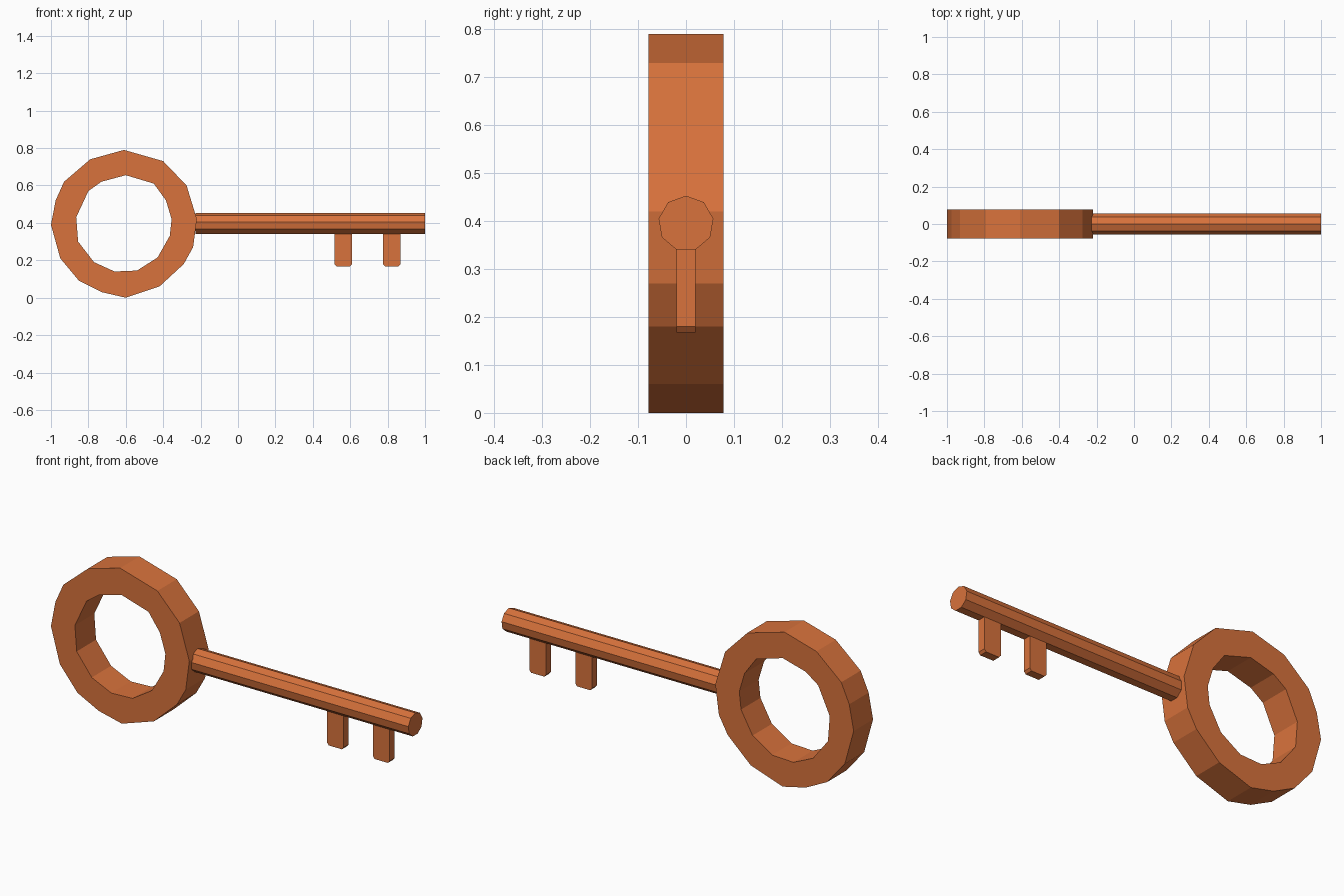
import bpy, bmesh, math
from mathutils import Vector

if "Cube" in bpy.data.objects:
    bpy.data.objects.remove(bpy.data.objects["Cube"])

mat = bpy.data.materials.new("copper_orange")
mat.diffuse_color = (0.69, 0.17, 0.045, 1)
mat.use_nodes = True
mat.node_tree.nodes["Principled BSDF"].inputs["Base Color"].default_value = mat.diffuse_color


def extrude_loops(name, loops, start, depth):
    """Fill closed loops (inner loops become holes) and extrude them by depth."""
    bm = bmesh.new()
    edges = []
    for loop in loops:
        vs = [bm.verts.new(Vector(p) + Vector(start)) for p in loop]
        edges += [bm.edges.new((v, vs[(i + 1) % len(vs)])) for i, v in enumerate(vs)]
    bmesh.ops.triangle_fill(bm, edges=edges, use_beauty=True)
    ext = bmesh.ops.extrude_face_region(bm, geom=bm.faces[:], use_keep_orig=True)
    moved = [g for g in ext["geom"] if isinstance(g, bmesh.types.BMVert)]
    bmesh.ops.translate(bm, verts=moved, vec=depth)
    bmesh.ops.recalc_face_normals(bm, faces=bm.faces[:])
    me = bpy.data.meshes.new(name)
    bm.to_mesh(me)
    bm.free()
    me.materials.append(mat)
    ob = bpy.data.objects.new(name, me)
    bpy.context.collection.objects.link(ob)
    return ob


def xz(points):
    return [(x, 0, z) for x, z in points]


# Ring-shaped handle with uneven low-poly outline
outer = xz([(-1, 0.39), (-0.975, 0.52), (-0.93, 0.62), (-0.79, 0.74), (-0.61, 0.79),
            (-0.40, 0.73), (-0.275, 0.60), (-0.22, 0.42), (-0.24, 0.27), (-0.29, 0.18),
            (-0.42, 0.06), (-0.60, 0.0), (-0.73, 0.03), (-0.85, 0.09), (-0.95, 0.21)])
inner = xz([(-0.865, 0.43), (-0.80, 0.57), (-0.73, 0.62), (-0.60, 0.655), (-0.45, 0.61),
            (-0.385, 0.52), (-0.355, 0.42), (-0.365, 0.33), (-0.43, 0.215),
            (-0.54, 0.145), (-0.66, 0.14), (-0.77, 0.19), (-0.855, 0.30)])
extrude_loops("handle_ring", [outer, inner], (0, -0.078, 0), (0, 0.156, 0))

# Nine-sided shaft
section = [(0, 0.058 * math.cos(a), 0.395 + 0.058 * math.sin(a))
           for a in (math.radians(90 + 40 * k) for k in range(9))]
extrude_loops("shaft", [section], (-0.228, 0, 0), (1.228, 0, 0))

# Two teeth with clipped lower corners
for i, x in enumerate((0.563, 0.822)):
    tooth = xz([(-0.047, 0.345), (-0.047, 0.18), (-0.037, 0.168),
                (0.037, 0.168), (0.047, 0.18), (0.047, 0.345)])
    extrude_loops(f"tooth_{i + 1}", [tooth], (x, -0.02, 0), (0, 0.04, 0))
